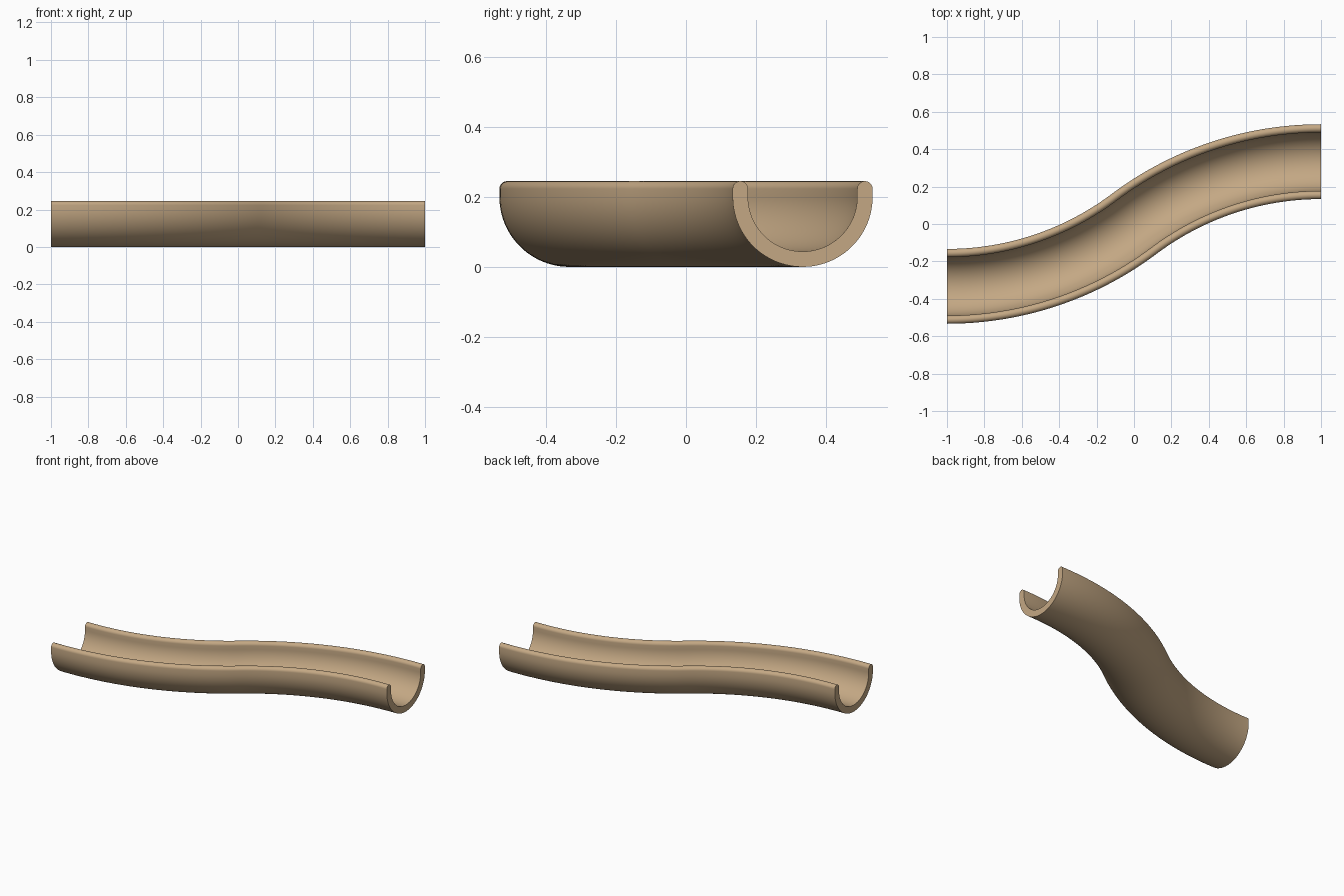
import bpy, bmesh, math

if "Cube" in bpy.data.objects:
    bpy.data.objects.remove(bpy.data.objects["Cube"])

# Trough dimensions
OUT_R, IN_R, HEIGHT = 0.20, 0.156, 0.245
LIP_R = (OUT_R - IN_R) / 2
MID_R = (OUT_R + IN_R) / 2
LIP_Z = HEIGHT - LIP_R
BEND_R, BEND_ANGLE = 5 / 3, math.asin(0.6)
ARC_STEPS, LIP_STEPS, BEND_STEPS = 48, 8, 40


def skin(radius, side):
    """Half of the wall profile, lip top to lip top; side 1 = outer, -1 = inner."""
    def lip(i):
        a = math.pi / 2 * i / LIP_STEPS
        return MID_R + side * LIP_R * math.sin(a), LIP_Z + LIP_R * math.cos(a)
    right = [lip(i) for i in range(LIP_STEPS + 1)]
    bowl = [(radius * math.cos(math.pi * i / ARC_STEPS),
             OUT_R - radius * math.sin(math.pi * i / ARC_STEPS))
            for i in range(ARC_STEPS + 1)]
    left = [(-u, z) for u, z in reversed(right)]
    return right + bowl + left


outer = skin(OUT_R, 1)
inner = skin(IN_R, -1)
count = len(outer)
# Closed section: along the outside, back along the inside, sharing the lip tops
section = outer + inner[-2:0:-1]
n = len(section)

# S-shaped path: two mirrored arcs meeting at the origin, as (x, y, heading)
half = []
for i in range(BEND_STEPS + 1):
    a = BEND_ANGLE * (1 - i / BEND_STEPS)
    half.append((1 - BEND_R * math.sin(a),
                 1 / 3 - BEND_R * (1 - math.cos(a)), a))
path = [(-x, -y, a) for x, y, a in reversed(half)] + half[1:]

# Sweep the section along the path
bm = bmesh.new()
rings = [[bm.verts.new((x - u * math.sin(a), y + u * math.cos(a), z))
          for u, z in section] for x, y, a in path]
for r0, r1 in zip(rings, rings[1:]):
    for j in range(n):
        k = (j + 1) % n
        bm.faces.new((r0[j], r0[k], r1[k], r1[j]))

# End faces bridge the outside to the inside
for ring in (rings[0], rings[-1]):
    for j in range(count - 1):
        quad = [ring[j], ring[j + 1], ring[(n - j - 1) % n], ring[(n - j) % n]]
        bm.faces.new(list(dict.fromkeys(quad)))
bmesh.ops.recalc_face_normals(bm, faces=bm.faces)

mesh = bpy.data.meshes.new("curved_trough")
bm.to_mesh(mesh)
bm.free()
trough = bpy.data.objects.new("curved_trough", mesh)
bpy.context.collection.objects.link(trough)

# Tan finish
tan = bpy.data.materials.new("tan")
tan.diffuse_color = (0.55, 0.39, 0.23, 1)
tan.use_nodes = True
tan.node_tree.nodes["Principled BSDF"].inputs["Base Color"].default_value = tan.diffuse_color
mesh.materials.append(tan)

# Smooth walls, crisp ends
bpy.context.view_layer.objects.active = trough
trough.select_set(True)
bpy.ops.object.shade_smooth_by_angle(angle=math.radians(35))
